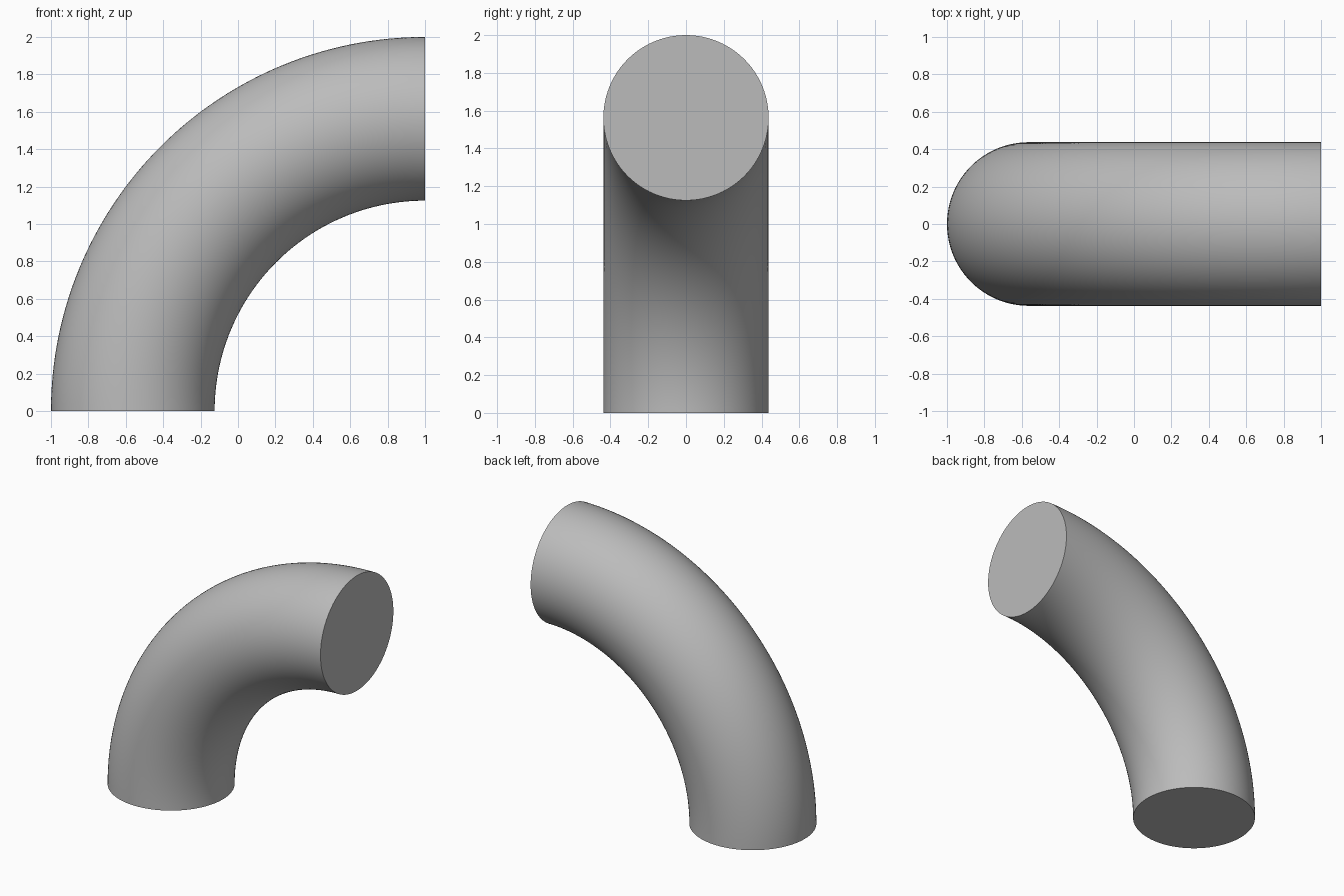
import bpy
import bmesh
from math import pi, radians
from mathutils import Matrix, Vector

cube = bpy.data.objects.get("Cube")
if cube:
    bpy.data.objects.remove(cube, do_unlink=True)

PIPE_RADIUS = 0.4375
WALL = 0.012
BEND_CENTRE = Vector((1, 0, 0))
BEND_RADIUS = 2 - PIPE_RADIUS
SIDES = 96
STEPS = 64

# Plain grey metal
grey = bpy.data.materials.new("grey metal")
grey.use_nodes = True
colour = (0.5, 0.5, 0.5, 1)
grey.diffuse_color = colour
grey.node_tree.nodes["Principled BSDF"].inputs["Base Color"].default_value = colour

bm = bmesh.new()
foot = Matrix.Translation(BEND_CENTRE - Vector((BEND_RADIUS, 0, 0)))


def sweep(radius):
    """Sweep a circle through a quarter turn; return the edges of both ends."""
    verts = bmesh.ops.create_circle(bm, segments=SIDES, radius=radius, matrix=foot)["verts"]
    start = list({e for v in verts for e in v.link_edges})
    result = bmesh.ops.spin(bm, geom=verts + start, cent=BEND_CENTRE, axis=(0, 1, 0),
                            angle=pi / 2, steps=STEPS, use_duplicate=False)
    end = [g for g in result["geom_last"] if isinstance(g, bmesh.types.BMEdge)]
    return start, end


# Outer and inner skins, joined by a flat rim at each opening
outer = sweep(PIPE_RADIUS)
inner = sweep(PIPE_RADIUS - WALL)
for outer_end, inner_end in zip(outer, inner):
    bmesh.ops.bridge_loops(bm, edges=outer_end + inner_end)
bmesh.ops.recalc_face_normals(bm, faces=bm.faces[:])

mesh = bpy.data.meshes.new("pipe_elbow")
bm.to_mesh(mesh)
bm.free()
mesh.materials.append(grey)
pipe = bpy.data.objects.new("pipe_elbow", mesh)
bpy.context.collection.objects.link(pipe)

# Smooth skins with crisp rims
bpy.ops.object.select_all(action="DESELECT")
pipe.select_set(True)
bpy.context.view_layer.objects.active = pipe
bpy.ops.object.shade_smooth_by_angle(angle=radians(30))
